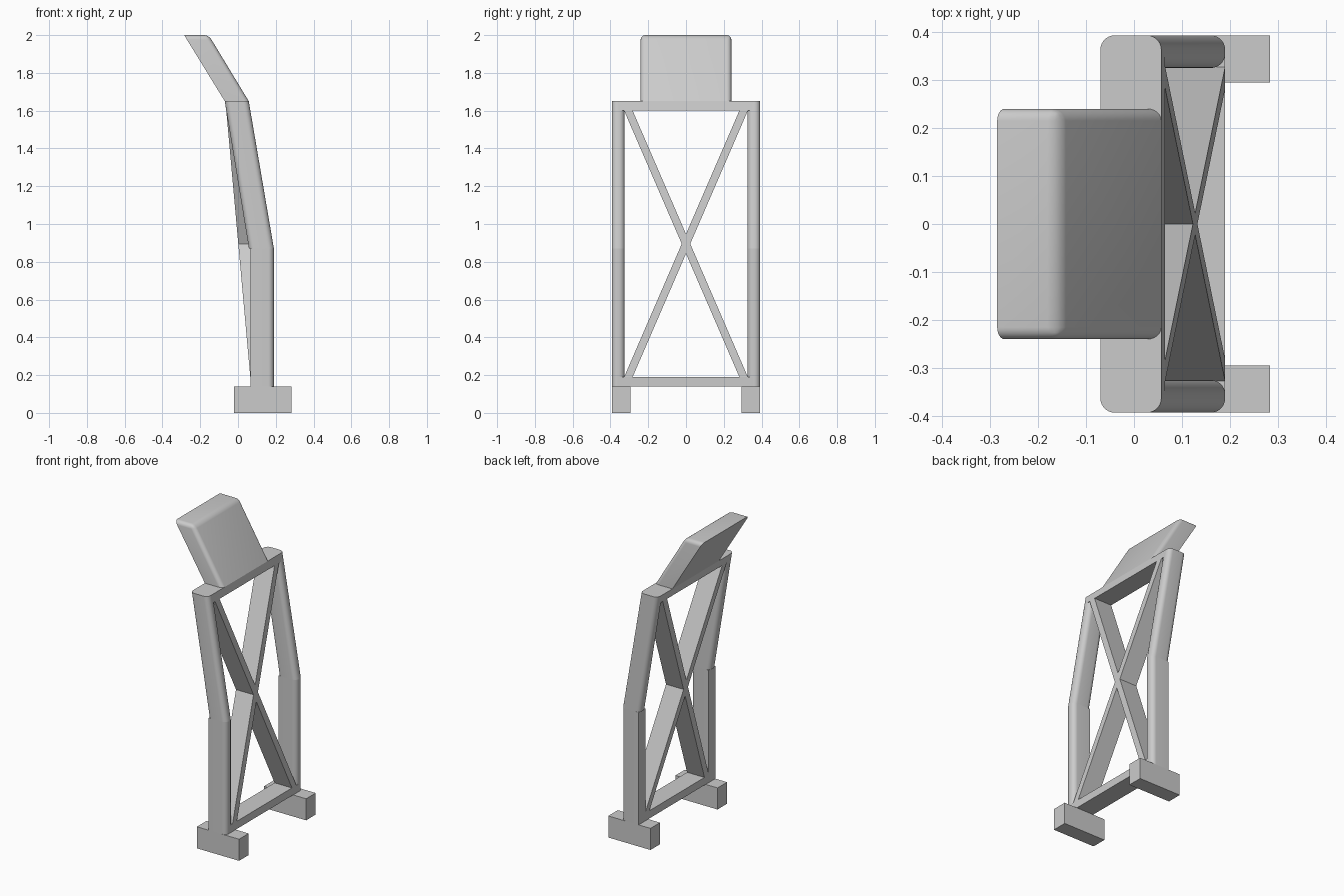
import bpy, bmesh, math

if "Cube" in bpy.data.objects:
    bpy.data.objects.remove(bpy.data.objects["Cube"])

grey = bpy.data.materials.new("light grey")
grey.diffuse_color = (0.6, 0.6, 0.6, 1)
grey.use_nodes = True
grey.node_tree.nodes["Principled BSDF"].inputs["Base Color"].default_value = grey.diffuse_color


def make(name, rings, bevel=None, smooth=False):
    """Loft closed rings of points into a capped solid."""
    bm = bmesh.new()
    vr = [[bm.verts.new(p) for p in r] for r in rings]
    n = len(vr[0])
    for a, b in zip(vr, vr[1:]):
        for i in range(n):
            j = (i + 1) % n
            bm.faces.new((a[i], a[j], b[j], b[i]))
    bm.faces.new(vr[0][::-1])
    bm.faces.new(vr[-1])
    if bevel:
        radius, rule = bevel
        edges = [e for e in bm.edges if rule(e)]
        bmesh.ops.bevel(bm, geom=edges, offset=radius, segments=6,
                        profile=0.5, affect='EDGES', clamp_overlap=True)
    bmesh.ops.recalc_face_normals(bm, faces=bm.faces)
    me = bpy.data.meshes.new(name)
    bm.to_mesh(me)
    bm.free()
    me.materials.append(grey)
    ob = bpy.data.objects.new(name, me)
    bpy.context.collection.objects.link(ob)
    if smooth:
        bpy.ops.object.select_all(action='DESELECT')
        ob.select_set(True)
        bpy.context.view_layer.objects.active = ob
        bpy.ops.object.shade_smooth_by_angle(angle=math.radians(30))
    return ob


def section(x0, x1, y0, y1, z, r_back=0.0, r_front=0.0, seg=7):
    """Horizontal rectangle with rounded corners on the -x and +x ends."""
    pts = []
    for cx, cy, a0, r in ((x1, y1, 0, r_front), (x0, y1, 90, r_back),
                          (x0, y0, 180, r_back), (x1, y0, 270, r_front)):
        if r == 0:
            pts.append((cx, cy, z))
            continue
        ox = cx - r if cx == x1 else cx + r
        oy = cy - r if cy == y1 else cy + r
        for i in range(seg + 1):
            a = math.radians(a0 + 90 * i / seg)
            pts.append((ox + r * math.cos(a), oy + r * math.sin(a), z))
    return pts


R = 0.03
for side, s in (("left", 1), ("right", -1)):
    # Foot block
    ya, yb = sorted((0.295 * s, 0.393 * s))
    make(side + "_foot", [section(-0.02, 0.283, ya, yb, z) for z in (0, 0.14)])
    # Two-part bent post
    ya, yb = sorted((0.325 * s, 0.393 * s))
    make(side + "_lower_post",
         [section(0.065, 0.19, ya, yb, 0.14, 0, R),
          section(0.065, 0.19, ya, yb, 0.87, 0, R)], smooth=True)
    make(side + "_upper_post",
         [section(0.058, 0.19, ya, yb, 0.87, R, R),
          section(-0.07, 0.057, ya, yb, 1.65, R, R)], smooth=True)
    # Diagonal brace, leaning with the frame
    w = 0.0225
    make(side + "_diagonal_brace",
         [section(0.065, 0.19, -0.305 * s - w, -0.305 * s + w, 0.19),
          section(-0.062, 0.065, 0.305 * s - w, 0.305 * s + w, 1.60)])

# Cross bars
make("bottom_bar", [section(0.065, 0.19, -0.355, 0.355, z) for z in (0.14, 0.19)])
make("top_bar", [section(-0.062, 0.065, -0.355, 0.355, 1.60),
                 section(-0.07, 0.057, -0.355, 0.355, 1.65)])


# Tilted head panel: rounded on the front face rim and the upper corners
def panel_edge(e):
    a, b = (v.co for v in e.verts)
    if max(a.z, b.z) < 1.7:
        return False
    front = [p.x > (-0.16 if p.z > 1.8 else 0.05) - 0.01 for p in (a, b)]
    return any(front)


make("head_panel",
     [section(-0.07, 0.057, -0.24, 0.24, 1.65),
      section(-0.285, -0.155, -0.24, 0.24, 2.0)],
     bevel=(0.025, panel_edge), smooth=True)
